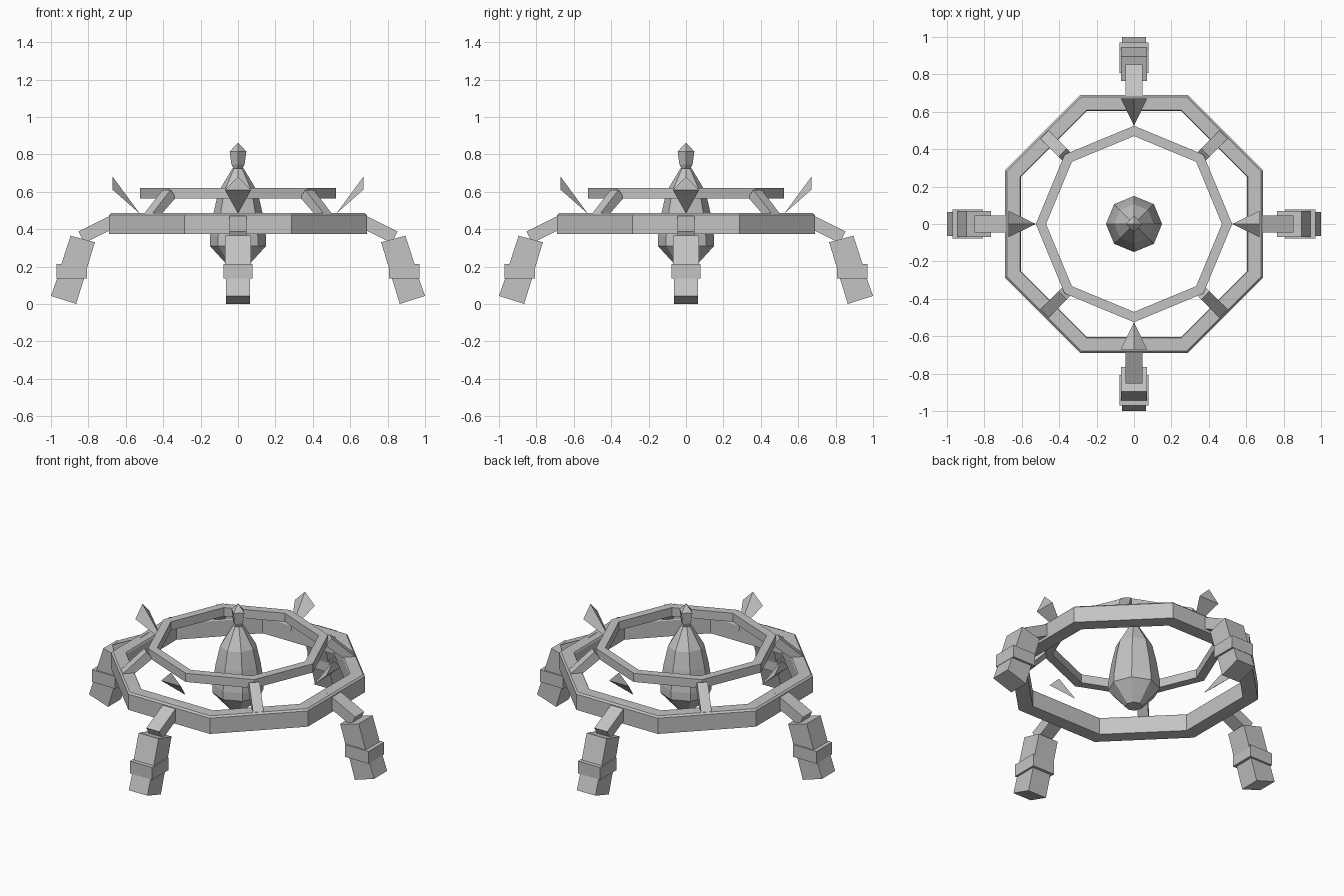
import bpy
import bmesh
from math import cos, sin, pi

old = bpy.data.objects.get("Cube")
if old:
    bpy.data.objects.remove(old, do_unlink=True)

grey = bpy.data.materials.new("plain_grey")
grey.use_nodes = True
grey.diffuse_color = (0.55, 0.55, 0.55, 1)
grey.node_tree.nodes["Principled BSDF"].inputs["Base Color"].default_value = (0.55, 0.55, 0.55, 1)


def finish(bm, name):
    """Turn a bmesh into a flat-shaded mesh with the shared material."""
    bmesh.ops.recalc_face_normals(bm, faces=bm.faces)
    mesh = bpy.data.meshes.new(name)
    bm.to_mesh(mesh)
    bm.free()
    mesh.materials.append(grey)
    return mesh


def place(mesh, name, angle=0.0):
    obj = bpy.data.objects.new(name, mesh)
    obj.rotation_euler.z = angle
    bpy.context.collection.objects.link(obj)


def lathe(name, profile, sides=8, turn=0.0, ring=False):
    """Sweep (radius, height) points round z; a ring closes on itself."""
    bm = bmesh.new()
    loops = []
    for r, z in profile:
        loops.append([bm.verts.new((r * cos(turn + 2 * pi * i / sides),
                                    r * sin(turn + 2 * pi * i / sides), z))
                      for i in range(sides)])
    pairs = list(zip(loops, loops[1:]))
    if ring:
        pairs.append((loops[-1], loops[0]))
    else:
        bm.faces.new(loops[0])
        bm.faces.new(loops[-1])
    for a, b in pairs:
        for i in range(sides):
            j = (i + 1) % sides
            bm.faces.new((a[i], a[j], b[j], b[i]))
    bmesh.ops.remove_doubles(bm, verts=bm.verts, dist=0.0001)
    place(finish(bm, name), name)


def slab(name, profile, half):
    """Block with an (outward, height) side profile and a half width."""
    bm = bmesh.new()
    near = [bm.verts.new((r, -half, z)) for r, z in profile]
    far = [bm.verts.new((r, half, z)) for r, z in profile]
    bm.faces.new(near)
    bm.faces.new(far)
    n = len(profile)
    for i in range(n):
        j = (i + 1) % n
        bm.faces.new((near[i], near[j], far[j], far[i]))
    return finish(bm, name)


def four(mesh, part, sides, start=0.0):
    for i, side in enumerate(sides):
        place(mesh, side + "_" + part, start + i * pi / 2)


# Outer ring: flats face the axes, so radii are scaled from the flats
k = 1 / cos(pi / 8)
outer = [(0.605, 0.375), (0.69, 0.375), (0.69, 0.475),
         (0.68, 0.485), (0.61, 0.485), (0.605, 0.475)]
lathe("outer_ring", [(r * k, z) for r, z in outer], turn=pi / 8, ring=True)

# Inner ring: corners lie on the axes
lathe("inner_ring", [(0.47, 0.565), (0.525, 0.565), (0.525, 0.62), (0.47, 0.62)], ring=True)

# Hanging core and its finial
lathe("core", [(0.05, 0.2), (0.15, 0.31), (0.15, 0.36), (0.13, 0.49),
               (0.105, 0.6), (0.03, 0.725)])
lathe("finial", [(0.02, 0.715), (0.035, 0.745), (0.045, 0.815), (0.002, 0.86)], sides=4)

# Legs: sloping arm, two-part shin and a square band
axes = ["left", "back", "right", "front"]
four(slab("arm", [(0.655, 0.487), (0.853, 0.387), (0.822, 0.325), (0.624, 0.425)], 0.045),
     "arm", axes)
four(slab("upper_leg", [(0.895, 0.365), (0.765, 0.33), (0.82, 0.15), (0.955, 0.18)], 0.07),
     "upper_leg", axes)
four(slab("lower_leg", [(0.945, 0.2), (0.81, 0.18), (0.865, 0.0), (1.0, 0.043)], 0.065),
     "lower_leg", axes)
four(slab("leg_band", [(0.806, 0.135), (0.97, 0.135), (0.97, 0.213), (0.806, 0.213)], 0.078),
     "leg_band", axes)

# Diagonal struts between the rings
four(slab("strut", [(0.5, 0.57), (0.54, 0.61), (0.68, 0.482), (0.62, 0.472)], 0.031),
     "strut", ["back_left", "back_right", "front_right", "front_left"], pi / 4)

# Pointed fins leaning outward above the arms
bm = bmesh.new()
for co in [(0.67, 0, 0.68), (0.67, -0.07, 0.61), (0.67, 0.07, 0.61),
           (0.62, 0, 0.61), (0.525, 0, 0.483)]:
    bm.verts.new(co)
bmesh.ops.convex_hull(bm, input=bm.verts)
four(finish(bm, "fin"), "fin", axes)
